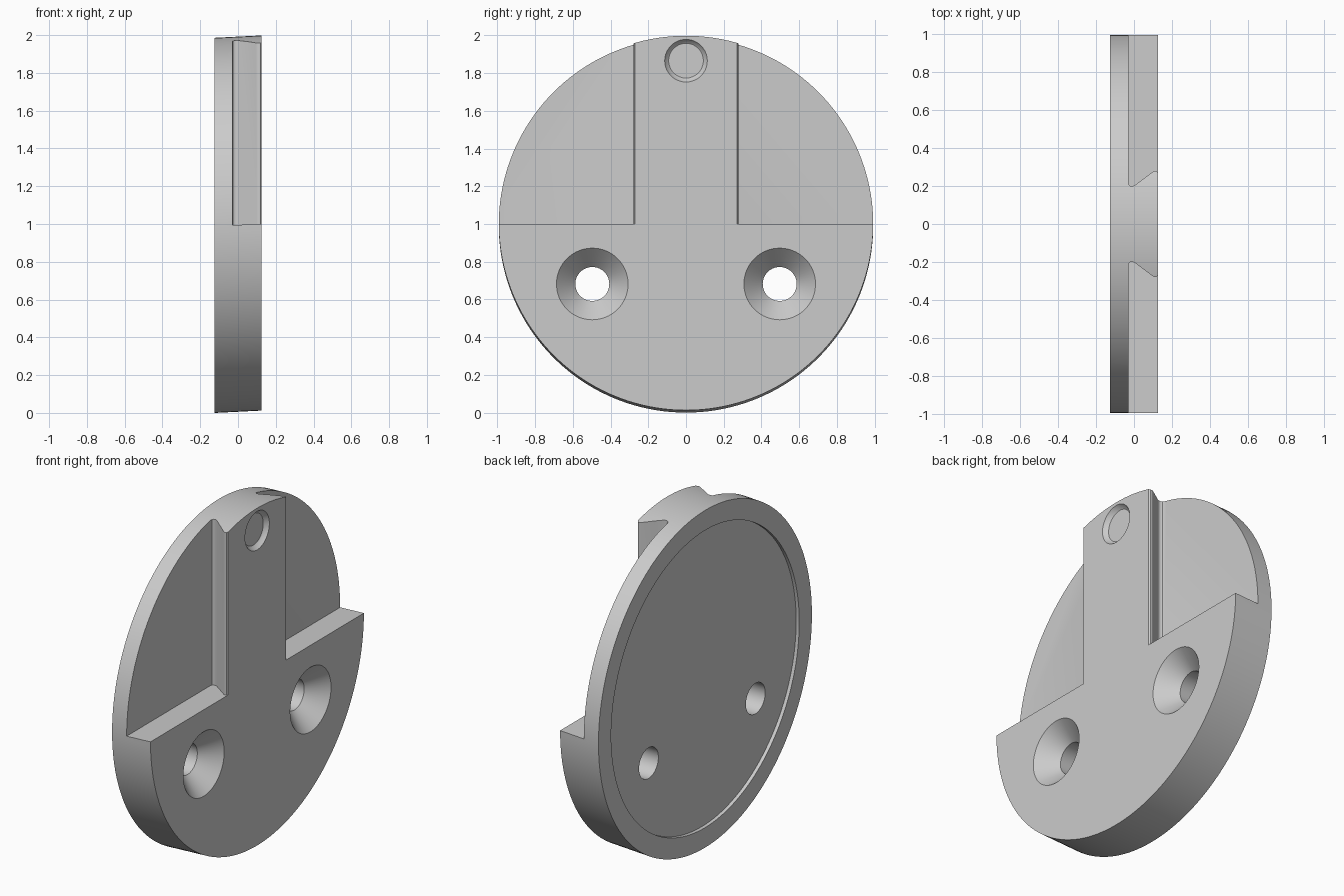
import bpy, bmesh
from math import cos, sin, tau

default = bpy.data.objects.get("Cube")
if default:
    bpy.data.objects.remove(default, do_unlink=True)

RADIUS, HALF, STEP = 0.993, 0.125, -0.03   # disc radius, half thickness, pocket floor
SLOPE = 0.05                               # slight rise of the disc axis

grey = bpy.data.materials.new("light_grey")
grey.use_nodes = True
grey.diffuse_color = (0.6, 0.6, 0.6, 1)
grey.node_tree.nodes["Principled BSDF"].inputs["Base Color"].default_value = (0.6, 0.6, 0.6, 1)


def solid_from_rings(name, rings, shear=0.0):
    """Bridge equal-length rings of points, cap both ends, and shear upward along x."""
    bm = bmesh.new()
    loops = [[bm.verts.new((x, y, z + shear * x)) for x, y, z in ring] for ring in rings]
    for a, b in zip(loops, loops[1:]):
        for i in range(len(a)):
            j = (i + 1) % len(a)
            bm.faces.new((a[i], a[j], b[j], b[i]))
    bm.faces.new(loops[0])
    bm.faces.new(loops[-1])
    bmesh.ops.recalc_face_normals(bm, faces=bm.faces)
    mesh = bpy.data.meshes.new(name)
    bm.to_mesh(mesh)
    bm.free()
    mesh.materials.append(grey)
    obj = bpy.data.objects.new(name, mesh)
    bpy.context.collection.objects.link(obj)
    return obj


def turned(name, profile, y, z, sides, shear=0.0):
    """Turn a profile of (x, radius) around an axis along x."""
    rings = [[(x, y + r * cos(tau * i / sides), z + r * sin(tau * i / sides))
              for i in range(sides)] for x, r in profile]
    return solid_from_rings(name, rings, shear)


# Round plate with a shallow recess in its back
plate = turned("round_plate", [(STEP - 0.075, 0.875), (-HALF, 0.875), (-HALF, RADIUS), (HALF, RADIUS)],
               0, 0.999, 160, SLOPE)

cutters = []
# Upper side pockets, leaving a dovetail tongue with rounded edges
flank = [(0.2, 0.27), (HALF, 0.27), (0.119, 0.277), (0.11, 0.279), (0.1, 0.275),
         (0.005, 0.204), (-0.006, 0.199), (-0.018, 0.199), (-0.027, 0.205), (STEP, 0.215)]
outline = flank + [(STEP, 1.2), (0.2, 1.2)]
for side, label in ((1, "left"), (-1, "right")):
    rings = [[(x, side * y, z) for x, y in outline] for z in (0.995, 2.3)]
    cutters.append(solid_from_rings(label + "_pocket_cutter", rings, SLOPE))

    # Countersunk screw holes
    cutters.append(turned(label + "_screw_hole_cutter",
                          [(-0.3, 0.09), (0.02, 0.09), (HALF, 0.19), (0.2, 0.19)],
                          side * 0.497, 0.682, 64))

# Shallow round dimple near the top of the tongue
cutters.append(turned("dimple_cutter", [(0.1, 0.092), (0.106, 0.1), (HALF, 0.113), (0.15, 0.113)],
                      0, 1.866, 64))

bpy.ops.object.select_all(action="DESELECT")
plate.select_set(True)
bpy.context.view_layer.objects.active = plate
for cutter in cutters:
    cutter.hide_render = True
    mod = plate.modifiers.new(cutter.name, "BOOLEAN")
    mod.operation, mod.solver, mod.object = "DIFFERENCE", "EXACT", cutter
    bpy.ops.object.modifier_apply(modifier=mod.name)
    bpy.data.objects.remove(cutter, do_unlink=True)

bpy.ops.object.shade_smooth_by_angle(angle=0.6)
